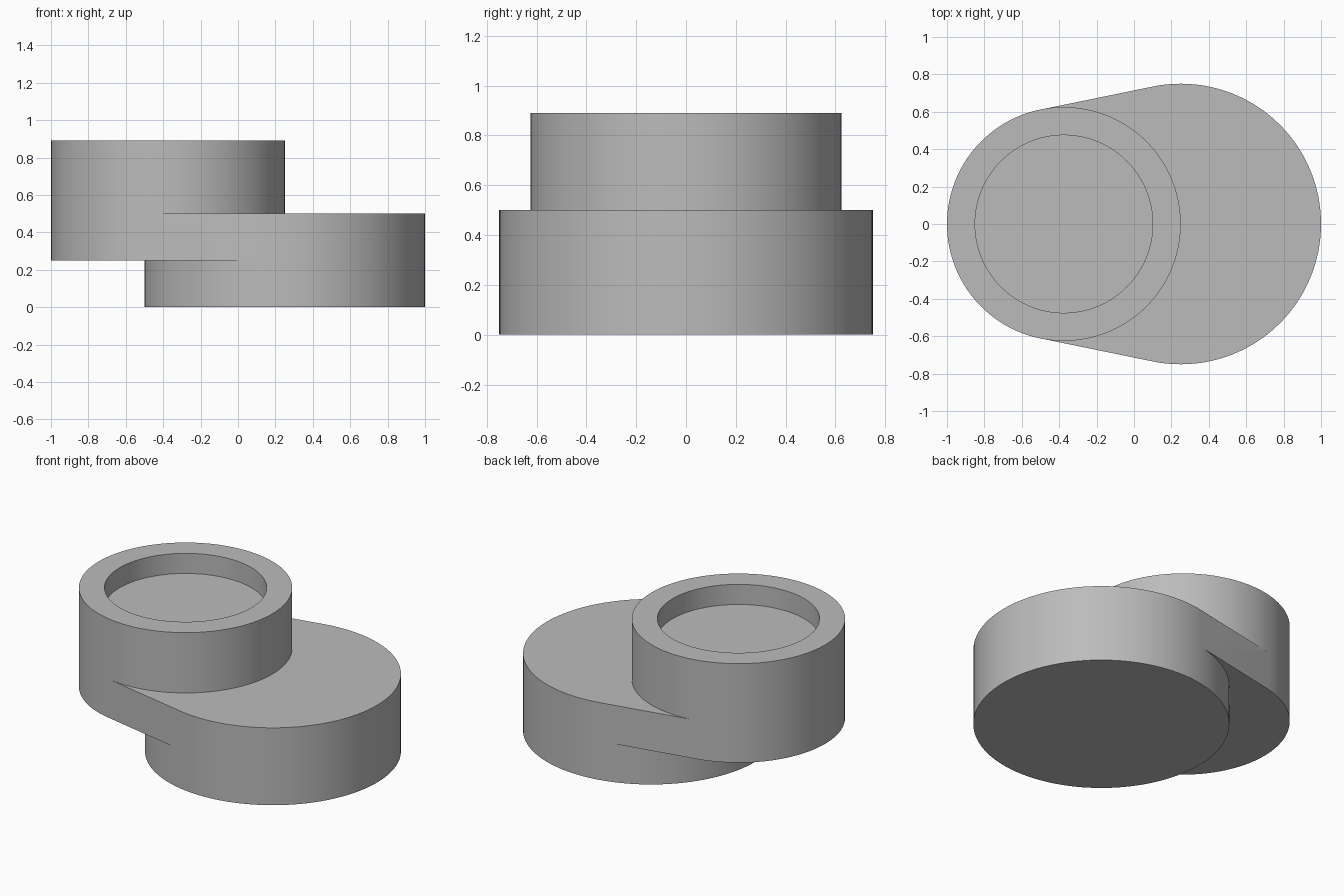
import bpy
import bmesh
from math import cos, sin, tau, radians

if "Cube" in bpy.data.objects:
    bpy.data.objects.remove(bpy.data.objects["Cube"], do_unlink=True)

SEGMENTS = 128
BIG = (0.25, 0.75)       # centre x, radius
SMALL = (-0.375, 0.625)
TANGENT = (BIG[1] - SMALL[1]) / (SMALL[0] - BIG[0])

grey = bpy.data.materials.new("plain grey")
grey.use_nodes = True
grey.diffuse_color = (0.5, 0.5, 0.5, 1)
grey.node_tree.nodes["Principled BSDF"].inputs["Base Color"].default_value = (0.5, 0.5, 0.5, 1)


def circle(centre_x, radius):
    angles = [tau * i / SEGMENTS for i in range(SEGMENTS)]
    return [(centre_x + radius * cos(a), radius * sin(a)) for a in angles]


def tapered_outline():
    # Big arc and small arc, joined by their common tangents
    half = SEGMENTS // 2
    points = []
    for i in range(-half, half):
        a = tau * i / SEGMENTS
        x, r = BIG if cos(a) >= TANGENT else SMALL
        points.append((x + r * cos(a), r * sin(a)))
    return points


def prism(name, outline, bottom, top):
    bm = bmesh.new()
    face = bm.faces.new([bm.verts.new((x, y, bottom)) for x, y in outline])
    side = bmesh.ops.extrude_face_region(bm, geom=[face])["geom"]
    bmesh.ops.translate(bm, vec=(0, 0, top - bottom),
                        verts=[v for v in side if isinstance(v, bmesh.types.BMVert)])
    bmesh.ops.recalc_face_normals(bm, faces=bm.faces)
    mesh = bpy.data.meshes.new(name)
    bm.to_mesh(mesh)
    bm.free()
    mesh.materials.append(grey)
    obj = bpy.data.objects.new(name, mesh)
    bpy.context.collection.objects.link(obj)
    return obj


def combine(target, other, operation):
    mod = target.modifiers.new(operation.lower(), "BOOLEAN")
    mod.operation = operation
    mod.solver = "EXACT"
    mod.object = other
    bpy.context.view_layer.objects.active = target
    bpy.ops.object.modifier_apply(modifier=mod.name)
    bpy.data.objects.remove(other, do_unlink=True)


# Round foot, overhanging tapered arm and raised cup, merged into one body
body = prism("offset_cup_body", circle(*BIG), 0, 0.25)
combine(body, prism("arm", tapered_outline(), 0.25, 0.5), "UNION")
combine(body, prism("cup", circle(*SMALL), 0.5, 0.89), "UNION")

# Shallow round recess in the cup
combine(body, prism("recess", circle(SMALL[0], 0.475), 0.76, 1), "DIFFERENCE")

bpy.ops.object.select_all(action="DESELECT")
body.select_set(True)
bpy.context.view_layer.objects.active = body
bpy.ops.object.shade_smooth_by_angle(angle=radians(30))
